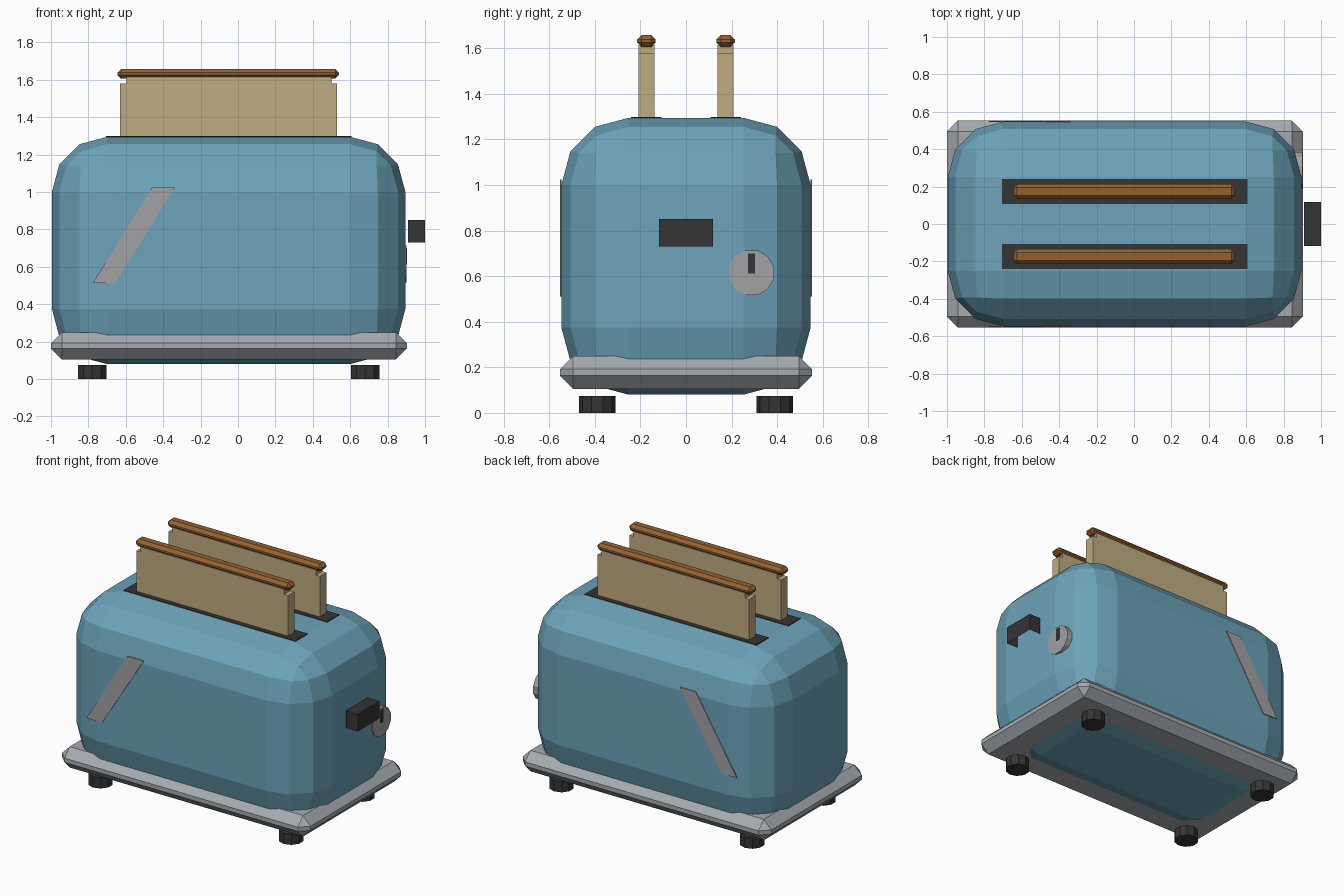
import bpy, bmesh, math
from mathutils import Matrix

if "Cube" in bpy.data.objects:
    bpy.data.objects.remove(bpy.data.objects["Cube"])


def material(name, rgb):
    m = bpy.data.materials.new(name)
    m.diffuse_color = (*rgb, 1)
    m.use_nodes = True
    m.node_tree.nodes["Principled BSDF"].inputs["Base Color"].default_value = m.diffuse_color
    return m


BLUE = material("blue enamel", (0.15, 0.37, 0.49))
TRAY = material("pale steel", (0.38, 0.41, 0.44))
TRIM = material("grey trim", (0.36, 0.36, 0.38))
DARK = material("dark plastic", (0.035, 0.035, 0.035))
BREAD = material("bread", (0.53, 0.41, 0.22))
CRUST = material("crust", (0.30, 0.12, 0.03))
CX = -0.05  # middle of the housing


def finish(bm, name, mat):
    bmesh.ops.recalc_face_normals(bm, faces=bm.faces)
    me = bpy.data.meshes.new(name)
    bm.to_mesh(me)
    bm.free()
    me.materials.append(mat)
    ob = bpy.data.objects.new(name, me)
    bpy.context.collection.objects.link(ob)
    return ob


def box(name, mat, x, y, z, bevel=0, segments=1, drop=None):
    """Box from (min, max) ranges; drop(normal) removes open sides."""
    bm = bmesh.new()
    bmesh.ops.create_cube(bm, size=1)
    for v in bm.verts:
        v.co = [r[0] if c < 0 else r[1] for c, r in zip(v.co, (x, y, z))]
    if drop:
        bm.normal_update()
        bmesh.ops.delete(bm, geom=[f for f in bm.faces if drop(f.normal)], context='FACES_ONLY')
    ob = finish(bm, name, mat)
    if bevel:
        mod = ob.modifiers.new("Bevel", 'BEVEL')
        mod.width, mod.segments = bevel, segments
        mod.limit_method = 'NONE'
    return ob


def prism(name, mat, outline, matrix, depth):
    """Flat outline in local xy, extruded along local z."""
    bm = bmesh.new()
    f = bm.faces.new([bm.verts.new((a, b, 0)) for a, b in outline])
    ext = bmesh.ops.extrude_face_region(bm, geom=[f])["geom"]
    bmesh.ops.translate(bm, verts=[v for v in ext if isinstance(v, bmesh.types.BMVert)],
                        vec=(0, 0, depth))
    bm.transform(matrix)
    return finish(bm, name, mat)


def ngon(r, n, turn=0.0):
    return [(r * math.cos(math.tau * i / n + turn), r * math.sin(math.tau * i / n + turn))
            for i in range(n)]


# Housing and base tray
box("housing", BLUE, (-0.995, 0.895), (-0.547, 0.547), (0.08, 1.295), 0.295, 3)
box("base_tray", TRAY, (-1.0, 0.903), (-0.553, 0.553), (0.105, 0.25), 0.058)

# Feet
for sx, side in ((-1, "left"), (1, "right")):
    for sy, end in ((-1, "front"), (1, "back")):
        prism(f"foot_{end}_{side}", DARK, ngon(0.08, 10, math.pi / 2),
              Matrix.Translation((CX + sx * 0.73, sy * 0.39, 0)), 0.075)

# Slots, bread slices and their crusts
for s, end in ((-1, "front"), (1, "back")):
    y = s * 0.174
    box(f"slot_{end}", DARK, (-0.707, 0.607), (y - 0.067, y + 0.067), (1.291, 1.299))
    slice_outline = [(-0.58, 1.25), (0.58, 1.25), (0.58, 1.58), (0.55, 1.58), (0.55, 1.615),
                     (-0.55, 1.615), (-0.55, 1.58), (-0.58, 1.58)]
    prism(f"bread_{end}", BREAD, slice_outline,
          Matrix.Translation((CX, y + 0.035, 0)) @ Matrix.Rotation(math.pi / 2, 4, 'X'), 0.07)
    box(f"crust_{end}", CRUST, (-0.645, 0.54), (y - 0.041, y + 0.041), (1.606, 1.658), 0.02)

    # Slanted trim stripe on each long side
    stripe = [(-0.775, 0.515), (-0.658, 0.51), (-0.337, 1.025), (-0.46, 1.025)]
    prism(f"stripe_{end}", TRIM, stripe,
          Matrix.Translation((0, s * 0.549 + 0.003, 0)) @ Matrix.Rotation(math.pi / 2, 4, 'X'), 0.006)

# Lever: a shell open underneath and towards the housing
box("lever", DARK, (0.91, 1.0), (-0.118, 0.118), (0.73, 0.85),
    drop=lambda n: n.z < -0.5 or n.x < -0.5)

# Browning dial and its pointer
prism("dial", TRIM, ngon(0.102, 12, math.radians(15)),
      Matrix.Translation((0.85, 0.287, 0.615)) @ Matrix.Rotation(math.pi / 2, 4, 'Y'), 0.05)
box("dial_pointer", DARK, (0.896, 0.904), (0.273, 0.303), (0.612, 0.70))
